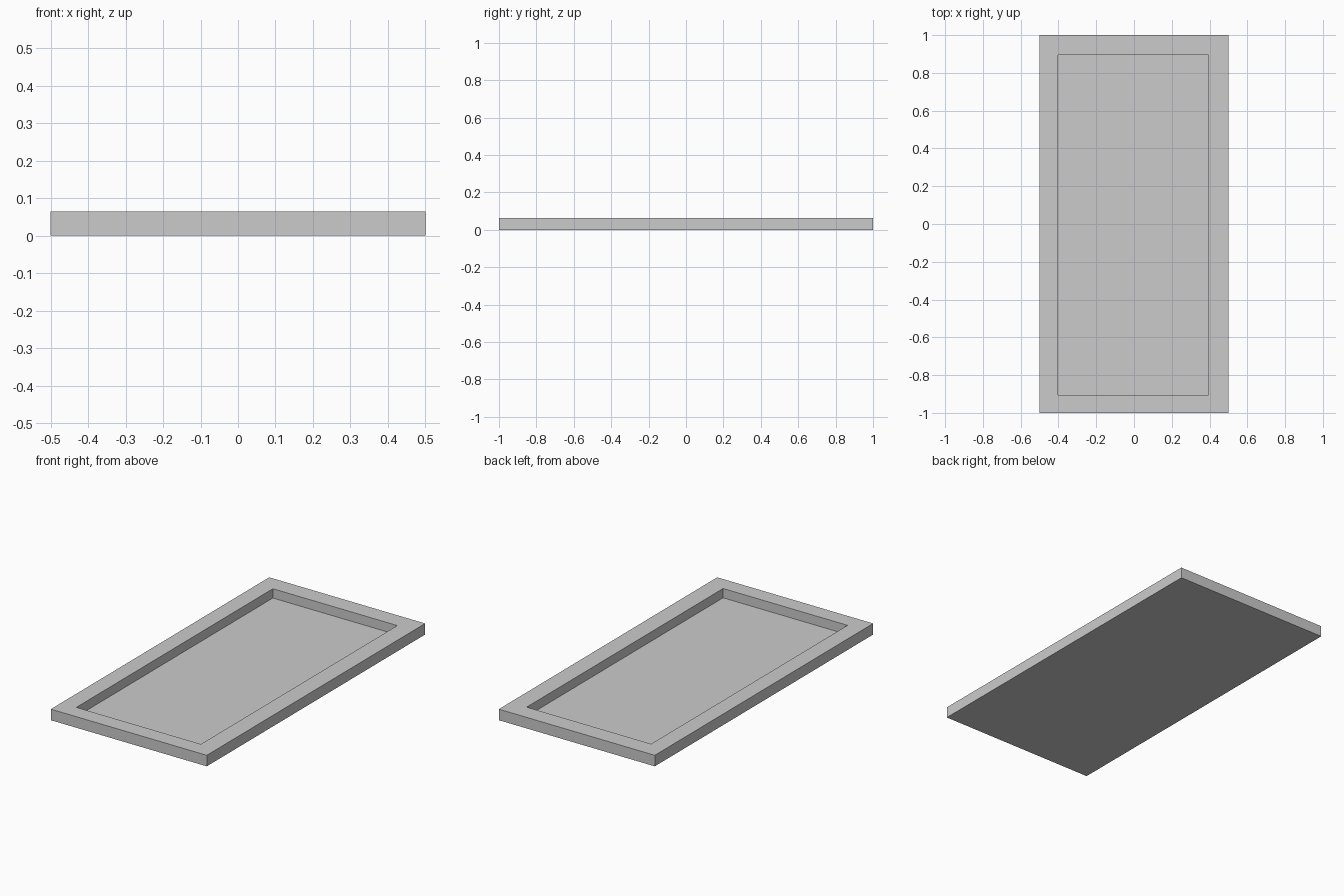
import bpy, bmesh

if "Cube" in bpy.data.objects:
    bpy.data.objects.remove(bpy.data.objects["Cube"])

HEIGHT = 0.064
FLOOR = 0.01
OUTER = (-0.5, 0.5, -1.0, 1.0)
INNER = (-0.403, 0.395, -0.904, 0.895)   # recess sits slightly off centre


def ring(bm, bounds, z):
    x0, x1, y0, y1 = bounds
    return [bm.verts.new((x, y, z)) for x, y in ((x0, y0), (x1, y0), (x1, y1), (x0, y1))]


# Shallow tray: outer walls, flat rim, recess walls, floor and underside
bm = bmesh.new()
rings = [ring(bm, OUTER, 0), ring(bm, OUTER, HEIGHT),
         ring(bm, INNER, HEIGHT), ring(bm, INNER, FLOOR)]
for a, b in zip(rings, rings[1:]):
    for i in range(4):
        j = (i + 1) % 4
        bm.faces.new((a[i], a[j], b[j], b[i]))
bm.faces.new(rings[-1])
bm.faces.new(rings[0][::-1])
bmesh.ops.recalc_face_normals(bm, faces=bm.faces[:])

mesh = bpy.data.meshes.new("tray")
bm.to_mesh(mesh)
bm.free()
bpy.context.collection.objects.link(bpy.data.objects.new("tray", mesh))
